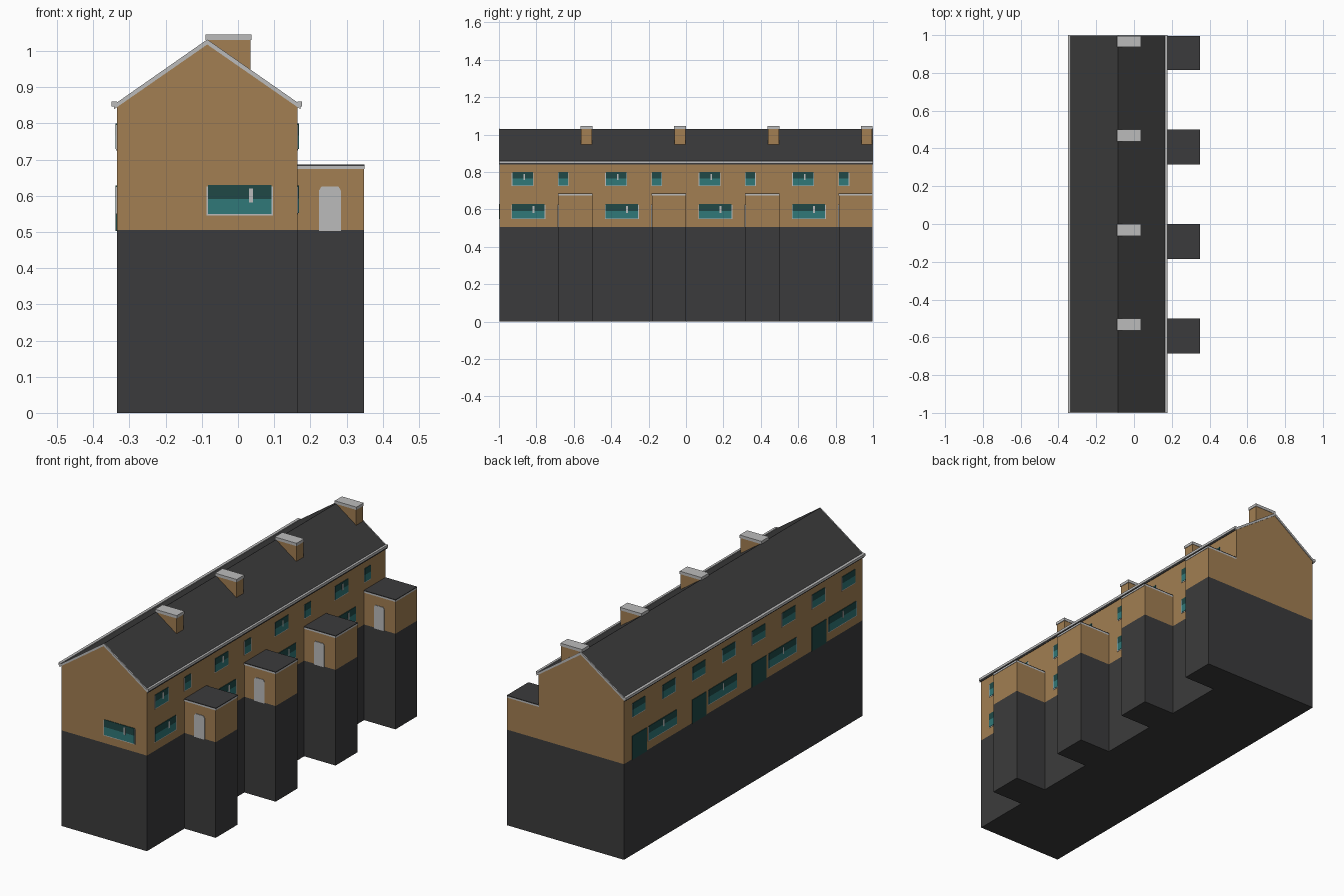
import bpy, bmesh

if "Cube" in bpy.data.objects:
    bpy.data.objects.remove(bpy.data.objects["Cube"])


def mat(name, r, g, b):
    m = bpy.data.materials.new(name)
    m.diffuse_color = (r, g, b, 1)
    m.use_nodes = True
    m.node_tree.nodes["Principled BSDF"].inputs["Base Color"].default_value = m.diffuse_color
    return m


BROWN = mat("brown_brick", 0.36, 0.21, 0.085)
DARK = mat("dark_slate", 0.044, 0.044, 0.045)
LIGHT = mat("light_grey_trim", 0.50, 0.50, 0.50)
TEAL = mat("teal_glass", 0.03, 0.19, 0.19)
DEEP = mat("deep_teal_glass", 0.014, 0.066, 0.062)

GROUND = 0.505            # height where brick begins
END = 0.996               # gable wall position
LEFT, RIGHT, RIDGE = -0.335, 0.165, -0.085
UNITS = (-0.5, 0.0, 0.5, 1.0)   # back edge of each house in the row


def prism(name, profile, y0, y1, *mats, split=None):
    """Extrude an x-z profile along y; optional second material above a height."""
    bm = bmesh.new()
    a = [bm.verts.new((x, y0, z)) for x, z in profile]
    b = [bm.verts.new((x, y1, z)) for x, z in profile]
    n = len(profile)
    bm.faces.new(a)
    bm.faces.new(b[::-1])
    for i in range(n):
        j = (i + 1) % n
        bm.faces.new((a[j], a[i], b[i], b[j]))
    if split is not None:
        bmesh.ops.bisect_plane(bm, geom=bm.verts[:] + bm.edges[:] + bm.faces[:],
                               plane_co=(0, 0, split), plane_no=(0, 0, 1))
        for f in bm.faces:
            f.material_index = int(f.calc_center_median().z > split)
    bmesh.ops.recalc_face_normals(bm, faces=bm.faces[:])
    me = bpy.data.meshes.new(name)
    bm.to_mesh(me)
    bm.free()
    for m in mats:
        me.materials.append(m)
    ob = bpy.data.objects.new(name, me)
    bpy.context.collection.objects.link(ob)
    return ob


def box(name, x0, x1, y0, y1, z0, z1, *mats, split=None):
    return prism(name, [(x0, z0), (x1, z0), (x1, z1), (x0, z1)],
                 y0, y1, *mats, split=split)


def plate(name, wall, u0, u1, z0, z1, depth, m):
    """Thin plate lying on the front, left or right wall."""
    if wall == "front":
        box(name, u0, u1, -END - depth, -END + 0.002, z0, z1, m)
    elif wall == "right":
        box(name, RIGHT - 0.002, RIGHT + depth, u0, u1, z0, z1, m)
    else:
        box(name, LEFT - depth, LEFT + 0.002, u0, u1, z0, z1, m)


def window(name, wall, u0, u1, z0, z1, bar=None):
    e = 0.004
    zm = z0 + (z1 - z0) * 0.55
    plate(name + "_frame", wall, u0, u1, z0, z1 - e, 0.0015, LIGHT)
    plate(name + "_lower_pane", wall, u0 + e, u1 - e, z0 + e, zm, 0.003, TEAL)
    plate(name + "_upper_pane", wall, u0 + e, u1 - e, zm, z1, 0.003, DEEP)
    if bar is not None:
        plate(name + "_bar", wall, bar - 0.005, bar + 0.005, zm - 0.01, z1 - 0.01,
              0.004, LIGHT)


# Main body: gabled prism, dark below and brick above
prism("main_body", [(LEFT, 0), (RIGHT, 0), (RIGHT, 0.845), (RIDGE, 1.022), (LEFT, 0.845)],
      -END, END, DARK, BROWN, split=GROUND)

# Roof covering
EL, ER = LEFT - 0.008, RIGHT + 0.008
prism("roof", [(EL, 0.839), (RIDGE, 1.021), (ER, 0.839), (ER, 0.85), (RIDGE, 1.031), (EL, 0.85)],
      -END, END, DARK)

# Gable trim at both ends, and gutters along both eaves
for label, y in (("front", -1.0), ("back", END)):
    prism(label + "_gable_trim",
          [(EL, 0.839), (RIDGE, 1.018), (ER, 0.839), (ER, 0.852), (RIDGE, 1.032), (EL, 0.852)],
          y, y + 0.004, LIGHT)
box("left_gutter", -0.35, LEFT, -1, 1, 0.847, 0.86, LIGHT)
box("right_gutter", RIGHT, 0.177, -1, 1, 0.847, 0.86, LIGHT)

# Front gable window
window("front_window", "front", -0.087, 0.097, 0.545, 0.63, bar=0.036)

for n, y in enumerate(UNITS, 1):
    p = f"house_{n}_"
    yb = min(y, END)

    # Chimney with pale cap
    box(p + "chimney", -0.088, 0.034, y - 0.062, yb - 0.002, 0.90, 1.033, BROWN)
    box(p + "chimney_cap", -0.09, 0.037, y - 0.064, yb, 1.03, 1.045, LIGHT)

    # Flat-roofed side porch
    x0, x1, ya = RIGHT - 0.005, 0.348, y - 0.183
    box(p + "porch", x0, x1, ya, yb, 0, 0.674, DARK, BROWN, split=GROUND)
    box(p + "porch_trim", x0, 0.35, ya - 0.002, yb, 0.674, 0.682, LIGHT)
    box(p + "porch_roof", x0, 0.35, ya - 0.002, yb, 0.682, 0.686, DARK)

    # Porch door with clipped top corners
    prism(p + "porch_door", [(0.224, 0.502), (0.284, 0.502), (0.284, 0.615),
                             (0.277, 0.626), (0.231, 0.626), (0.224, 0.615)],
          ya - 0.003, ya + 0.002, LIGHT)

    # Right wall windows
    window(p + "right_low_window", "right", y - 0.434, y - 0.252, 0.548, 0.628, bar=y - 0.315)
    window(p + "right_high_window", "right", y - 0.432, y - 0.315, 0.725, 0.80, bar=y - 0.365)
    window(p + "right_small_window", "right", y - 0.185, y - 0.127, 0.725, 0.80)

    # Left wall windows and door
    window(p + "left_high_window_a", "left", y - 0.183, y - 0.07, 0.725, 0.80)
    window(p + "left_high_window_b", "left", y - 0.435, y - 0.32, 0.725, 0.80)
    window(p + "left_low_window", "left", y - 0.445, y - 0.205, 0.548, 0.628, bar=y - 0.33)
    plate(p + "left_door", "left", y - 0.19, y - 0.07, 0.503, 0.628, 0.003, DEEP)
